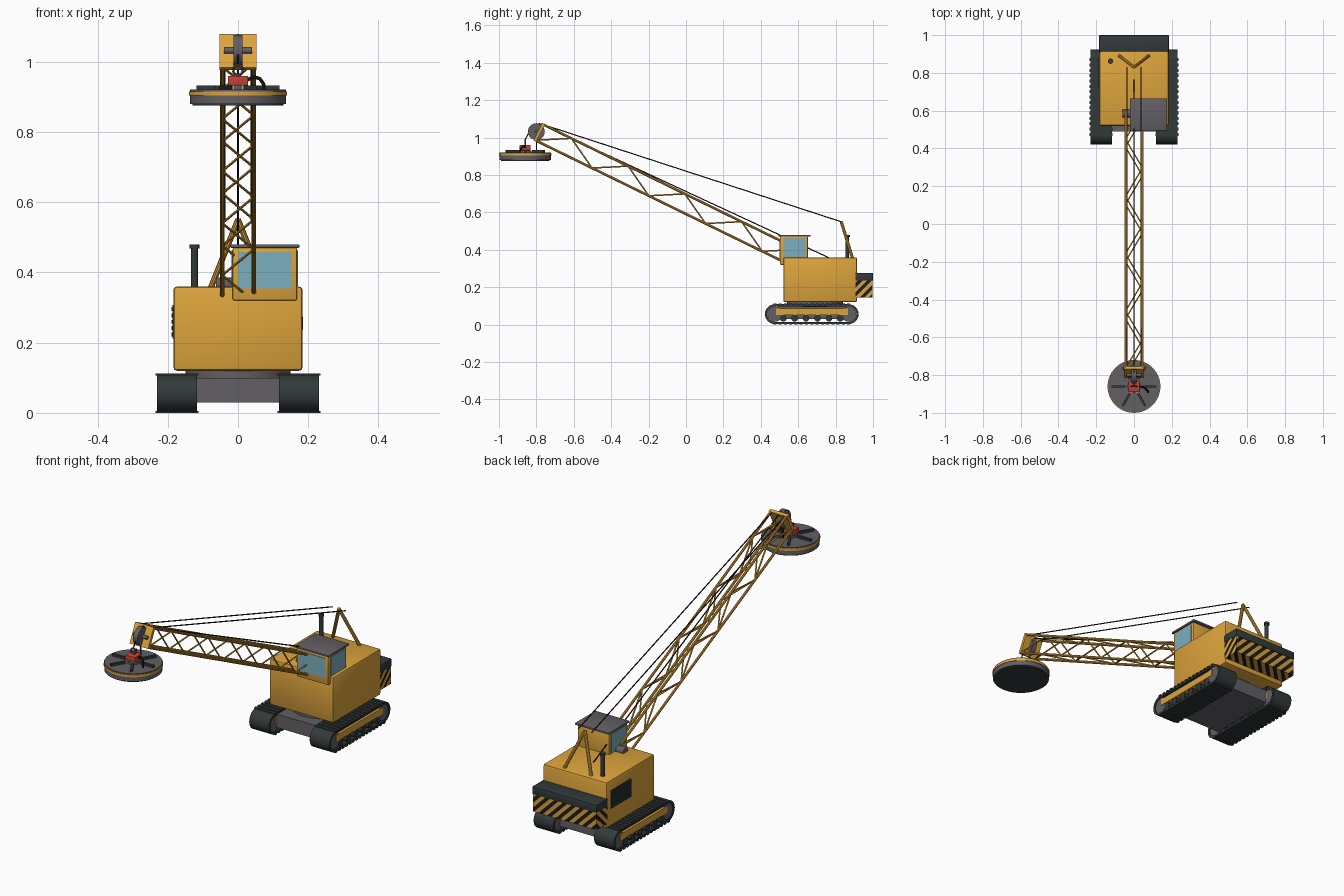
import bpy, bmesh, math
from mathutils import Vector, Matrix

if "Cube" in bpy.data.objects:
    bpy.data.objects.remove(bpy.data.objects["Cube"])

def material(name, rgb):
    m = bpy.data.materials.new(name)
    m.diffuse_color = (*rgb, 1)
    m.use_nodes = True
    m.node_tree.nodes["Principled BSDF"].inputs["Base Color"].default_value = m.diffuse_color
    return m

YELLOW = material("machine_yellow", (0.72, 0.37, 0.045))
GREY = material("steel_grey", (0.125, 0.115, 0.13))
DARK = material("dark_rubber", (0.032, 0.042, 0.042))
BLACK = material("cable_black", (0.012, 0.012, 0.013))
GLASS = material("window_blue", (0.2, 0.43, 0.52))
RED = material("hoist_red", (0.55, 0.055, 0.035))
SILVER = material("light_steel", (0.5, 0.5, 0.48))

def finish(name, bm, *mats):
    bmesh.ops.recalc_face_normals(bm, faces=bm.faces[:])
    me = bpy.data.meshes.new(name)
    bm.to_mesh(me)
    bm.free()
    ob = bpy.data.objects.new(name, me)
    bpy.context.collection.objects.link(ob)
    for m in mats:
        me.materials.append(m)
    return ob

def add_box(bm, lo, hi, bevel=0):
    lo, hi = Vector(lo), Vector(hi)
    mat = Matrix.Translation((lo + hi) / 2) @ Matrix.Diagonal((*(hi - lo), 1))
    vs = bmesh.ops.create_cube(bm, size=1, matrix=mat)["verts"]
    if bevel:
        es = list({e for v in vs for e in v.link_edges})
        bmesh.ops.bevel(bm, geom=es, offset=bevel, segments=2, profile=0.5, affect='EDGES')

def add_rod(bm, p, q, r, n=8):
    p, q = Vector(p), Vector(q)
    rot = (q - p).to_track_quat('Z', 'Y').to_matrix().to_4x4()
    bmesh.ops.create_cone(bm, cap_ends=True, segments=n, radius1=r, radius2=r,
                          depth=(q - p).length, matrix=Matrix.Translation((p + q) / 2) @ rot)

def boxes(name, mat, *items, bevel=0):
    bm = bmesh.new()
    for lo, hi in items:
        add_box(bm, lo, hi, bevel)
    return finish(name, bm, mat)

def rods(name, mat, r, *items, n=8):
    bm = bmesh.new()
    for p, q in items:
        add_rod(bm, p, q, r, n)
    return finish(name, bm, mat)

# --- Crawler tracks ---
Y0, Y1, ZC = 0.475, 0.87, 0.056
def stadium(r, n=12):
    pts = []
    for yc, a0 in ((Y1, -math.pi / 2), (Y0, math.pi / 2)):
        for i in range(n + 1):
            a = a0 + math.pi * i / n
            pts.append((yc + r * math.cos(a), ZC + r * math.sin(a)))
    return pts

for side, s in (("left", -1), ("right", 1)):
    xa, xb = s * 0.117, s * 0.231
    bm = bmesh.new()
    rings = [[bm.verts.new((x, y, z)) for y, z in stadium(r)]
             for x, r in ((xa, 0.053), (xb, 0.053), (xb, 0.041), (xa, 0.041))]
    n = len(rings[0])
    for k in range(4):
        a, b = rings[k], rings[(k + 1) % 4]
        for i in range(n):
            j = (i + 1) % n
            bm.faces.new((a[i], a[j], b[j], b[i]))
    finish(side + "_track_belt", bm, DARK)
    cleats = []
    for i in range(15):
        y = Y0 + (Y1 - Y0) * i / 14
        for z in (0.0, 0.106):
            cleats.append(((s * 0.174 - 0.061, y - 0.008, z), (s * 0.174 + 0.061, y + 0.008, z + 0.006)))
    boxes(side + "_track_cleats", DARK, *cleats)
    rods(side + "_track_wheels", GREY, 0.0405,
         *[((s * 0.122, y, ZC), (s * 0.227, y, ZC)) for y in (Y0, Y1)], n=24)
    rods(side + "_track_rollers", DARK, 0.018,
         *[((s * 0.125, 0.52 + i * 0.061, 0.034), (s * 0.229, 0.52 + i * 0.061, 0.034)) for i in range(6)], n=12)
    boxes(side + "_track_frame", YELLOW,
          ((s * 0.175 - 0.055, 0.48, 0.052), (s * 0.175 + 0.055, 0.865, 0.086)))

# --- Undercarriage and turntable ---
boxes("undercarriage", GREY, ((-0.125, 0.49, 0.03), (0.125, 0.86, 0.1)))
rods("turntable", GREY, 0.15, ((0, 0.69, 0.095), (0, 0.69, 0.125)), n=32)

# --- Engine house, counterweight, vents, exhaust ---
boxes("engine_house", YELLOW, ((-0.184, 0.52, 0.12), (0.184, 0.915, 0.36)), bevel=0.01)
boxes("counterweight_cap", DARK, ((-0.185, 0.905, 0.235), (0.185, 1.0, 0.276)), bevel=0.004)
bm = bmesh.new()
add_box(bm, (-0.183, 0.9, 0.145), (0.183, 0.997, 0.236))
nrm, w = Vector((1, -1, 1)), 0.025
for i in range(-60, 30):
    bmesh.ops.bisect_plane(bm, geom=bm.verts[:] + bm.edges[:] + bm.faces[:],
                           plane_co=nrm * (i * w / 3), plane_no=nrm)
for f in bm.faces:
    f.material_index = math.floor(f.calc_center_median().dot(nrm) / w) % 2
finish("striped_counterweight", bm, YELLOW, BLACK)
boxes("side_vent", DARK, ((-0.186, 0.715, 0.212), (-0.18, 0.885, 0.307)),
      *[((-0.19, 0.72, 0.218 + i * 0.018), (-0.18, 0.88, 0.229 + i * 0.018)) for i in range(5)])
rods("exhaust_pipe", DARK, 0.010, ((-0.124, 0.862, 0.35), (-0.124, 0.862, 0.475)), n=16)
rods("exhaust_cap", DARK, 0.014, ((-0.124, 0.862, 0.468), (-0.124, 0.862, 0.48)), n=16)

# --- Cab ---
boxes("cab", YELLOW, ((-0.015, 0.502, 0.32), (0.168, 0.652, 0.472)), bevel=0.005)
boxes("cab_roof", GREY, ((-0.022, 0.495, 0.47), (0.175, 0.665, 0.48)), bevel=0.003)
boxes("cab_windows", GLASS,
      ((0.0, 0.499, 0.355), (0.153, 0.505, 0.458)),
      ((0.164, 0.52, 0.362), (0.171, 0.638, 0.462)),
      ((-0.018, 0.52, 0.368), (-0.012, 0.638, 0.462)))

# --- Lattice boom: u runs along it, v is its up direction ---
FOOT, TIP = Vector((0, 0.58, 0.36)), Vector((0, -0.785, 1.028))
u = (TIP - FOOT).normalized()
v = Vector((0, -u.z, u.y))
v = v if v.z > 0 else -v
def boom(t, x, h):
    return FOOT.lerp(TIP, t) + v * h + Vector((x, 0, 0))
H, X, N = 0.047, 0.045, 9
rods("boom_chords", YELLOW, 0.0068,
     *[(boom(0, x, h), boom(1, x, h)) for x in (-X, X) for h in (-H, H)], n=10)
braces = []
for i in range(N):
    a, b = i / N, (i + 1) / N
    g = 1 if i % 2 == 0 else -1
    for k in (-1, 1):
        braces.append((boom(a, k * X, g * H), boom(b, k * X, -g * H)))
        braces.append((boom(a, g * X, k * H), boom(b, -g * X, k * H)))
rods("boom_braces", YELLOW, 0.004, *braces, n=6)
rods("boom_foot_pin", GREY, 0.02, ((-0.062, 0.585, 0.365), (0.062, 0.585, 0.365)), n=16)

# --- Boom head and sheave ---
bm = bmesh.new()
add_box(bm, (-0.053, -0.008, -0.053), (0.053, 0.008, 0.053))
bm.transform(Matrix.Translation(TIP) @ Matrix.Rotation(math.atan2(-v.y, v.z), 4, 'X'))
finish("boom_head_plate", bm, YELLOW)
bm = bmesh.new()
sheave = Vector((0, -0.8, 1.032))
add_rod(bm, sheave - Vector((0.013, 0, 0)), sheave + Vector((0.013, 0, 0)), 0.045, 28)
add_rod(bm, sheave - Vector((0.04, 0, 0)), sheave + Vector((0.04, 0, 0)), 0.009, 12)
finish("boom_sheave", bm, GREY)

# --- A-frame and cables ---
rods("a_frame", YELLOW, 0.0085,
     *[((0, 0.83, 0.55), (k * 0.08, 0.892, 0.35)) for k in (-1, 1)], n=10)
rods("pendant_cables", BLACK, 0.003,
     *[((k * 0.038, 0.83, 0.55), (k * 0.038, -0.765, 1.07)) for k in (-1, 1)], n=6)
rods("hoist_cable", BLACK, 0.003, ((0, 0.77, 0.355), (0, -0.785, 1.076)), n=6)
rods("drop_cables", BLACK, 0.003, ((0, -0.843, 1.02), (0, -0.86, 0.99)),
     ((0, -0.8, 0.99), (0, -0.8, 0.93)), n=6)

# --- Lifting magnet ---
MY = -0.86
def disc(name, mat, r, z0, z1):
    rods(name, mat, r, ((0, MY, z0), (0, MY, z1)), n=48)
disc("magnet_base", DARK, 0.13, 0.875, 0.882)
disc("magnet_body", GREY, 0.137, 0.880, 0.906)
disc("magnet_band", YELLOW, 0.14, 0.904, 0.916)
disc("magnet_top", GREY, 0.137, 0.914, 0.921)
disc("magnet_hub", GREY, 0.035, 0.918, 0.932)
bm = bmesh.new()
for i in range(6):
    rib = bmesh.new()
    add_box(rib, (0.045, -0.006, 0.918), (0.118, 0.006, 0.933))
    rib.transform(Matrix.Translation((0, MY, 0)) @ Matrix.Rotation(i * math.pi / 3, 4, 'Z'))
    tmp = bpy.data.meshes.new("rib")
    rib.to_mesh(tmp)
    rib.free()
    bm.from_mesh(tmp)
    bpy.data.meshes.remove(tmp)
finish("magnet_ribs", bm, DARK)
boxes("magnet_hoist_block", RED, ((-0.029, MY - 0.029, 0.932), (0.029, MY + 0.029, 0.96)), bevel=0.003)
rods("hoist_block_bolts", SILVER, 0.007,
     *[((k * 0.015, MY - 0.03, 0.918), (k * 0.015, MY - 0.03, 0.934)) for k in (-1, 1)], n=8)

# --- Shackle ring and power hose ---
bm = bmesh.new()
ring = [Vector((0.014 * math.cos(a), MY, 0.976 + 0.014 * math.sin(a)))
        for a in (i * math.tau / 16 for i in range(16))]
for i in range(16):
    add_rod(bm, ring[i], ring[(i + 1) % 16], 0.004, 8)
finish("shackle_ring", bm, GREY)
hose = [(0.025, MY, 0.948), (0.045, MY - 0.003, 0.957), (0.062, MY - 0.012, 0.952),
        (0.073, MY - 0.025, 0.937), (0.075, MY - 0.03, 0.918)]
rods("power_hose", BLACK, 0.005, *zip(hose, hose[1:]), n=8)

bpy.ops.object.select_all(action='SELECT')
bpy.context.view_layer.objects.active = bpy.data.objects["engine_house"]
bpy.ops.object.shade_smooth_by_angle(angle=math.radians(35))
